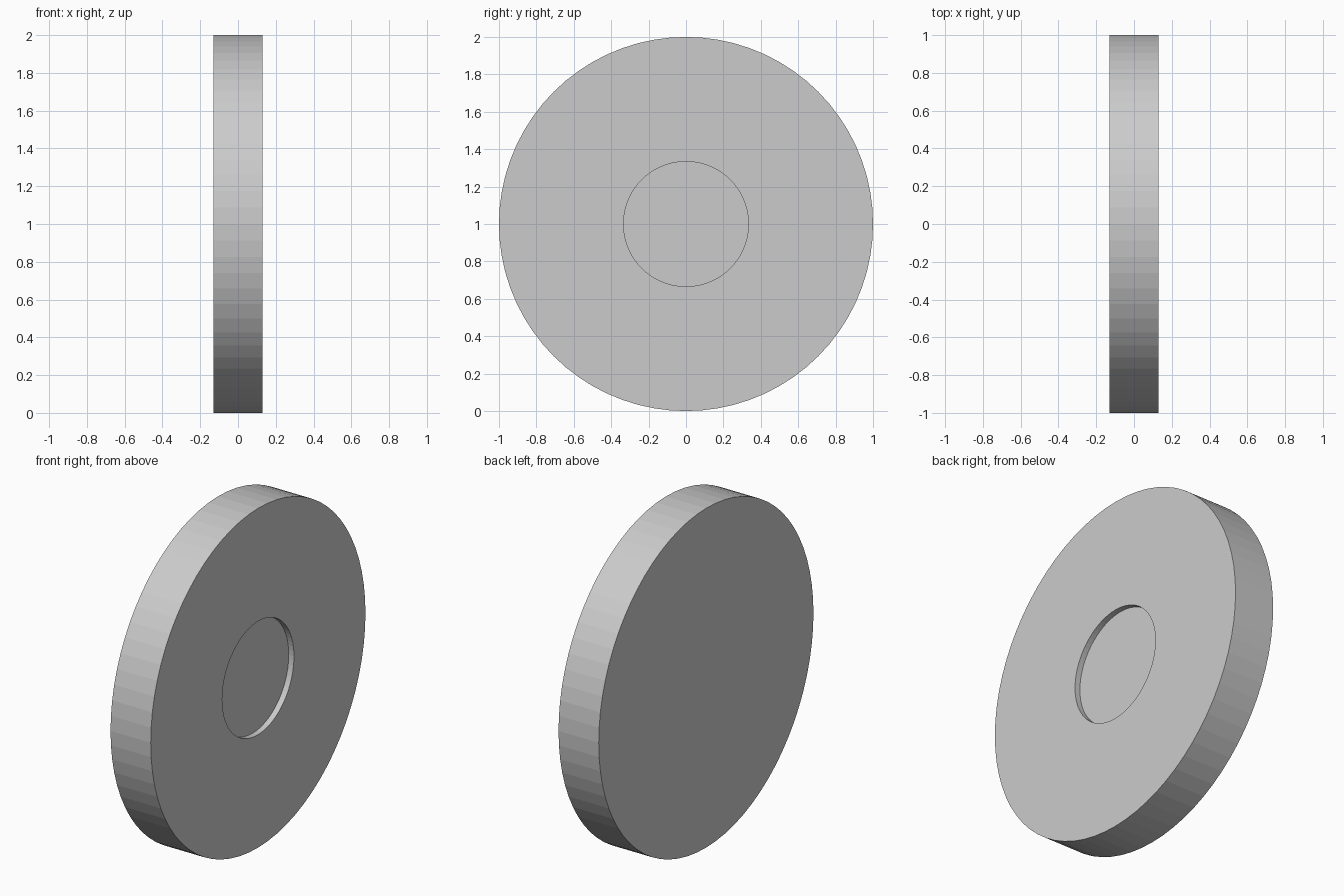
import bpy, bmesh, math
from mathutils import Matrix, Vector

if "Cube" in bpy.data.objects:
    bpy.data.objects.remove(bpy.data.objects["Cube"])

SIDES = 72
HALF = 0.131      # half thickness along x
RADIUS = 1.0
RECESS_R = 0.334
RECESS_DEPTH = 0.034


def ring(bm, x, r):
    """Circle of vertices around the x axis, centred at z = 1."""
    step = 2 * math.pi / SIDES
    return [bm.verts.new((x, r * math.cos(i * step), RADIUS + r * math.sin(i * step)))
            for i in range(SIDES)]


def bridge(bm, a, b):
    for i in range(SIDES):
        j = (i + 1) % SIDES
        bm.faces.new((a[i], a[j], b[j], b[i]))


# Disc: plain back face, rim, front face with a shallow round recess
bm = bmesh.new()
profile = [(-HALF, RADIUS), (HALF, RADIUS), (HALF, RECESS_R), (HALF - RECESS_DEPTH, RECESS_R)]
rings = [ring(bm, x, r) for x, r in profile]
for a, b in zip(rings, rings[1:]):
    bridge(bm, a, b)
bm.faces.new(rings[0])
bm.faces.new(rings[-1])
bmesh.ops.recalc_face_normals(bm, faces=bm.faces)

mesh = bpy.data.meshes.new("recessed_disc")
bm.to_mesh(mesh)
bm.free()
disc = bpy.data.objects.new("recessed_disc", mesh)
bpy.context.collection.objects.link(disc)
